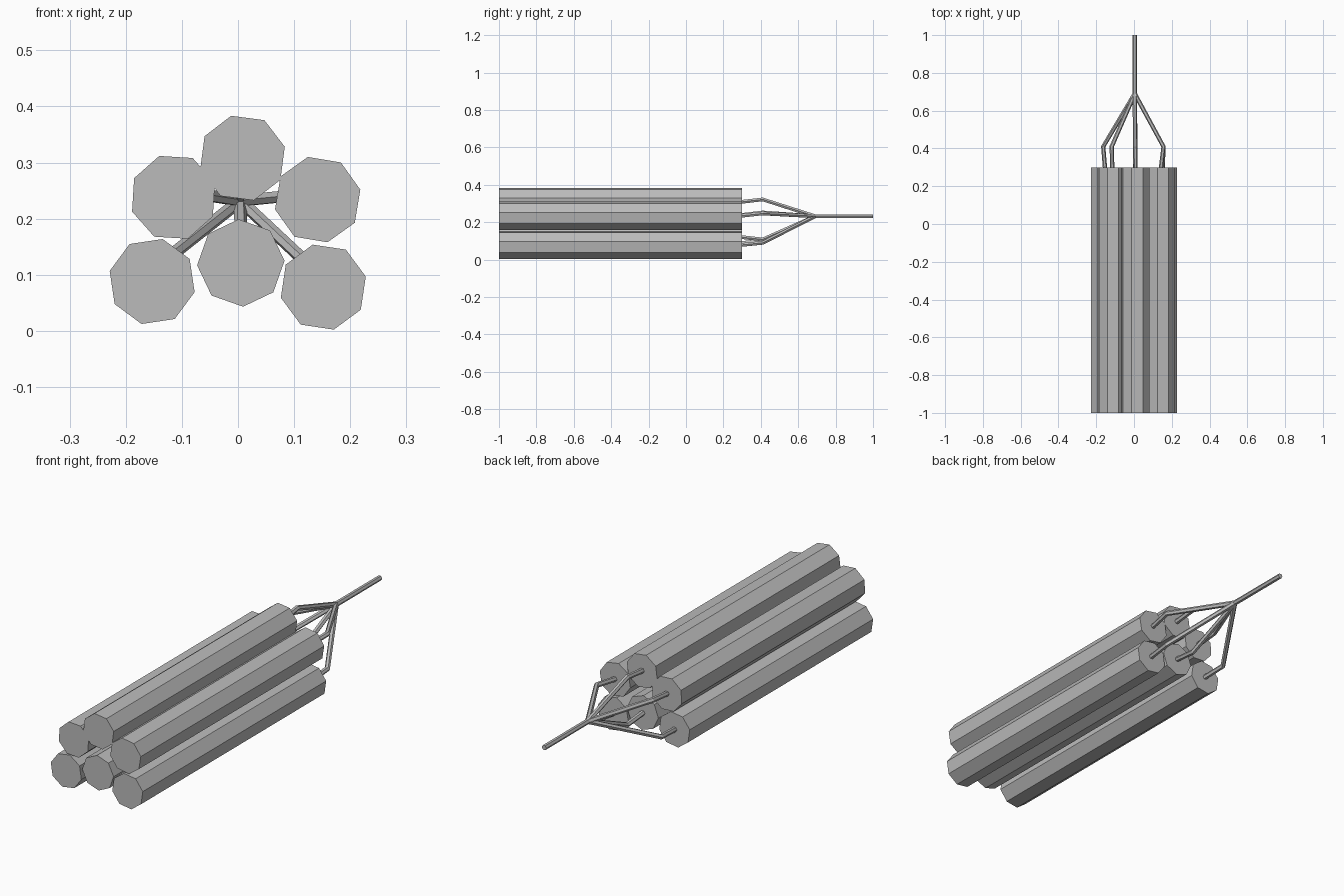
import bpy
import bmesh
from math import radians, sin, cos, tau

cube = bpy.data.objects.get("Cube")
if cube:
    bpy.data.objects.remove(cube)

FRONT, BACK = -1.0, 0.3
STICK_RADIUS, STICK_SIDES = 0.078, 8
CORD_RADIUS = 0.0115
HUB = (0.004, 0.69, 0.232)


def material(name, value):
    mat = bpy.data.materials.new(name)
    mat.use_nodes = True
    colour = (value, value, value, 1)
    mat.diffuse_color = colour
    mat.node_tree.nodes["Principled BSDF"].inputs["Base Color"].default_value = colour
    return mat


grey = material("plain grey", 0.5)


def stick(name, x, z, turn):
    """Eight-sided prism running front to back."""
    bm = bmesh.new()
    ring = []
    for i in range(STICK_SIDES):
        a = radians(turn) + tau * i / STICK_SIDES
        ring.append(bm.verts.new((x + STICK_RADIUS * cos(a), FRONT, z + STICK_RADIUS * sin(a))))
    face = bm.faces.new(ring)
    back = bmesh.ops.extrude_face_region(bm, geom=[face], use_keep_orig=True)["geom"]
    moved = [v for v in back if isinstance(v, bmesh.types.BMVert)]
    bmesh.ops.translate(bm, verts=moved, vec=(0, BACK - FRONT, 0))
    bmesh.ops.recalc_face_normals(bm, faces=bm.faces)
    mesh = bpy.data.meshes.new(name)
    bm.to_mesh(mesh)
    bm.free()
    mesh.materials.append(grey)
    bpy.context.collection.objects.link(bpy.data.objects.new(name, mesh))


def cord(name, points):
    """Six-sided tube with sharp bends, turned into a flat-faced mesh."""
    curve = bpy.data.curves.new(name, "CURVE")
    curve.dimensions = "3D"
    curve.bevel_depth = CORD_RADIUS
    curve.bevel_resolution = 1
    curve.use_fill_caps = True
    spline = curve.splines.new("POLY")
    spline.points.add(len(points) - 1)
    for point, co in zip(spline.points, points):
        point.co = (*co, 1)
    curve.materials.append(grey)
    obj = bpy.data.objects.new(name, curve)
    bpy.context.collection.objects.link(obj)
    bpy.ops.object.select_all(action="DESELECT")
    obj.select_set(True)
    bpy.context.view_layer.objects.active = obj
    bpy.ops.object.convert(target="MESH")
    for poly in obj.data.polygons:
        poly.use_smooth = False


# Name, stick centre x and z, turn in degrees, cord bend x and z
STICKS = [
    ("top", 0.008, 0.308, 15, 0.006, 0.322),
    ("upper_left", 0.142, 0.234, 13, 0.156, 0.247),
    ("upper_right", -0.115, 0.238, 19, -0.118, 0.252),
    ("lower_right", -0.153, 0.088, 31, -0.163, 0.1),
    ("lower_middle", 0.005, 0.121, 3, 0.007, 0.108),
    ("lower_left", 0.152, 0.078, 14, 0.156, 0.09),
]

# Sticks, each with a fuse bending in towards the hub
for name, x, z, turn, bend_x, bend_z in STICKS:
    stick(name + "_stick", x, z, turn)
    cord(name + "_fuse", [(x, BACK - 0.01, z), (bend_x, 0.41, bend_z), HUB])

# Main fuse leading away from the hub
cord("main_fuse", [HUB, (HUB[0], 1.0, HUB[2])])
